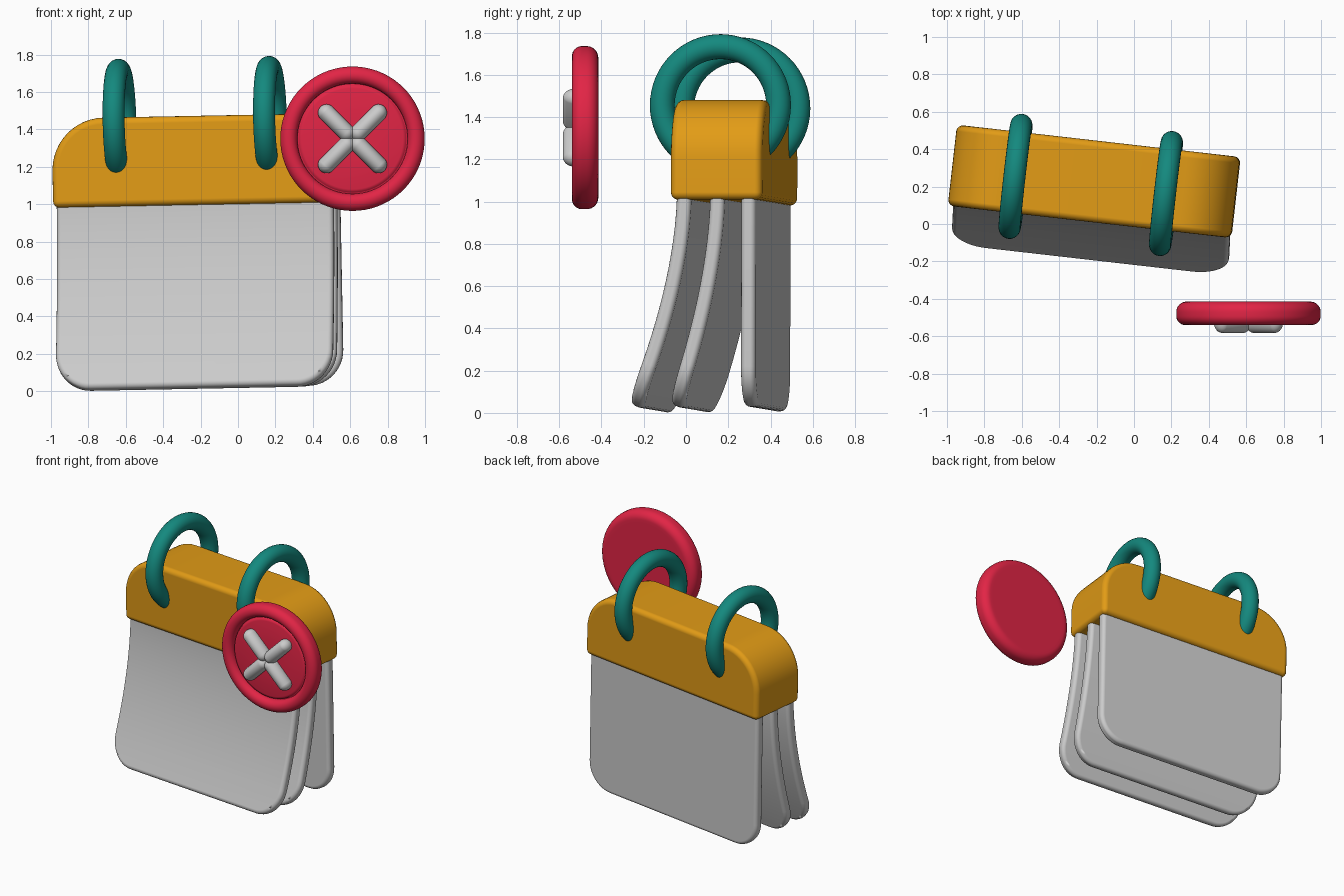
import bpy, bmesh
from math import sin, cos, pi, radians
from mathutils import Matrix, Vector

if "Cube" in bpy.data.objects:
    bpy.data.objects.remove(bpy.data.objects["Cube"])

# Slight turn and roll shared by every calendar part
POSE = (Matrix.Translation((-0.215, 0.228, 1.235)) @ Matrix.Rotation(radians(-6.5), 4, 'Z')
        @ Matrix.Rotation(radians(-1.1), 4, 'Y') @ Matrix.Translation((0, 0, -1.235)))


def material(name, rgb):
    m = bpy.data.materials.new(name)
    m.diffuse_color = (*rgb, 1)
    m.use_nodes = True
    m.node_tree.nodes["Principled BSDF"].inputs["Base Color"].default_value = m.diffuse_color
    return m


ORANGE = material("orange", (0.76, 0.33, 0.008))
TEAL = material("teal", (0.007, 0.25, 0.21))
RED = material("red", (0.76, 0.018, 0.06))


def finish(name, bm, mat=None, bevel=0, segments=4):
    bmesh.ops.recalc_face_normals(bm, faces=bm.faces)
    mesh = bpy.data.meshes.new(name)
    bm.to_mesh(mesh)
    bm.free()
    ob = bpy.data.objects.new(name, mesh)
    bpy.context.collection.objects.link(ob)
    for p in mesh.polygons:
        p.use_smooth = True
    if mat:
        mesh.materials.append(mat)
    if bevel:
        b = ob.modifiers.new("bevel", 'BEVEL')
        b.width, b.segments = bevel, segments
        b.limit_method, b.angle_limit = 'ANGLE', radians(40)
        b.use_clamp_overlap = False
        b.harden_normals = True
    return ob


def arc(cx, cz, r, a0, a1, n=12):
    return [(cx + r * cos(radians(a0 + (a1 - a0) * i / n)),
             cz + r * sin(radians(a0 + (a1 - a0) * i / n))) for i in range(n + 1)]


def prism(outline, half):
    bm = bmesh.new()
    face = bm.faces.new([bm.verts.new((x, -half, z)) for x, z in outline])
    ext = bmesh.ops.extrude_face_region(bm, geom=[face])
    new = [v for v in ext["geom"] if isinstance(v, bmesh.types.BMVert)]
    bmesh.ops.translate(bm, verts=new, vec=(0, 2 * half, 0))
    return bm


# Header block with large rounded upper corners
W, R, TOP, BOTTOM = 0.762, 0.28, 1.472, 0.995
outline = ([(-W, BOTTOM), (W, BOTTOM)] + arc(W - R, TOP - R, R, 0, 90)
           + arc(-W + R, TOP - R, R, 90, 180))
bm = prism(outline, 0.218)
bm.transform(POSE)
finish("header_block", bm, ORANGE, 0.035)


# Pages hanging from the header, flaring forward
def page(name, y, swing):
    w, r, low, high = 0.745, 0.19, 0.018, 1.06
    bm = prism([(w, high), (-w, high)] + arc(-w + r, low + r, r, 180, 270)
               + arc(w - r, low + r, r, 270, 360), 0.035)
    if swing:
        for i in range(1, 16):
            bmesh.ops.bisect_plane(bm, geom=bm.verts[:] + bm.edges[:] + bm.faces[:],
                                   plane_co=(0, 0, low + (high - low) * i / 16),
                                   plane_no=(0, 0, 1))
    for v in bm.verts:
        s = max(0, (1.03 - v.co.z) / 1.0)
        slope = swing * 1.75 * s ** 0.75
        n = Vector((0, 1, -slope)).normalized() * v.co.y
        v.co = Vector((v.co.x, y - swing * s ** 1.75, v.co.z)) + n
    bm.transform(POSE)
    finish(name, bm, None, 0.026)


page("front_page", -0.155, 0.235)
page("middle_page", 0.004, 0.20)
page("back_page", 0.152, 0)

# Binder rings through the header
for name, x in (("left_ring", -0.415), ("right_ring", 0.395)):
    bm = bmesh.new()
    M, N, n = 0.277, 64, 24
    rows = [[bm.verts.new((x + 0.059 * sin(b),
                           -0.021 + (M + 0.059 * cos(b)) * cos(a),
                           1.449 + (M + 0.059 * cos(b)) * sin(a)))
             for b in (2 * pi * j / n for j in range(n))]
            for a in (2 * pi * i / N for i in range(N))]
    for i in range(N):
        p, q = rows[i], rows[(i + 1) % N]
        for j in range(n):
            k = (j + 1) % n
            bm.faces.new((p[j], p[k], q[k], q[j]))
    bm.transform(POSE)
    finish(name, bm, TEAL)

# Round button: lathed disc with a raised rim and recessed face
CX, CZ = 0.612, 1.35
profile = ([(0, -0.415), (0.2, -0.415), (0.31, -0.415)] + arc(0.331, -0.470, 0.055, 90, 0, 8)
           + arc(0.338, -0.492, 0.048, 0, -90, 8) + arc(0.338, -0.497, 0.043, -90, -180, 8)
           + [(0.294, -0.485), (0.286, -0.506), (0.27, -0.51), (0.1, -0.51), (0, -0.51)])
bm = bmesh.new()
verts = [bm.verts.new((r, y, 0)) for r, y in profile]
edges = [bm.edges.new(e) for e in zip(verts, verts[1:])]
bmesh.ops.spin(bm, geom=verts + edges, cent=(0, 0, 0), axis=(0, 1, 0),
               angle=2 * pi, steps=72, use_duplicate=False)
bmesh.ops.remove_doubles(bm, verts=bm.verts, dist=0.0005)
bm.transform(Matrix.Translation((CX, 0, CZ)))
finish("button_disc", bm, RED)

# Four stitch arms meeting in a cross
for i in range(4):
    bm = bmesh.new()
    bmesh.ops.create_uvsphere(bm, u_segments=24, v_segments=16, radius=0.046)
    for v in bm.verts:
        v.co.z += 0.196 if v.co.z > 1e-4 else 0.045
        v.co.y *= 1.2
    bm.transform(Matrix.Translation((CX, -0.528, CZ))
                 @ Matrix.Rotation(radians(45 + 90 * i), 4, 'Y'))
    finish("stitch_arm_%d" % (i + 1), bm)
